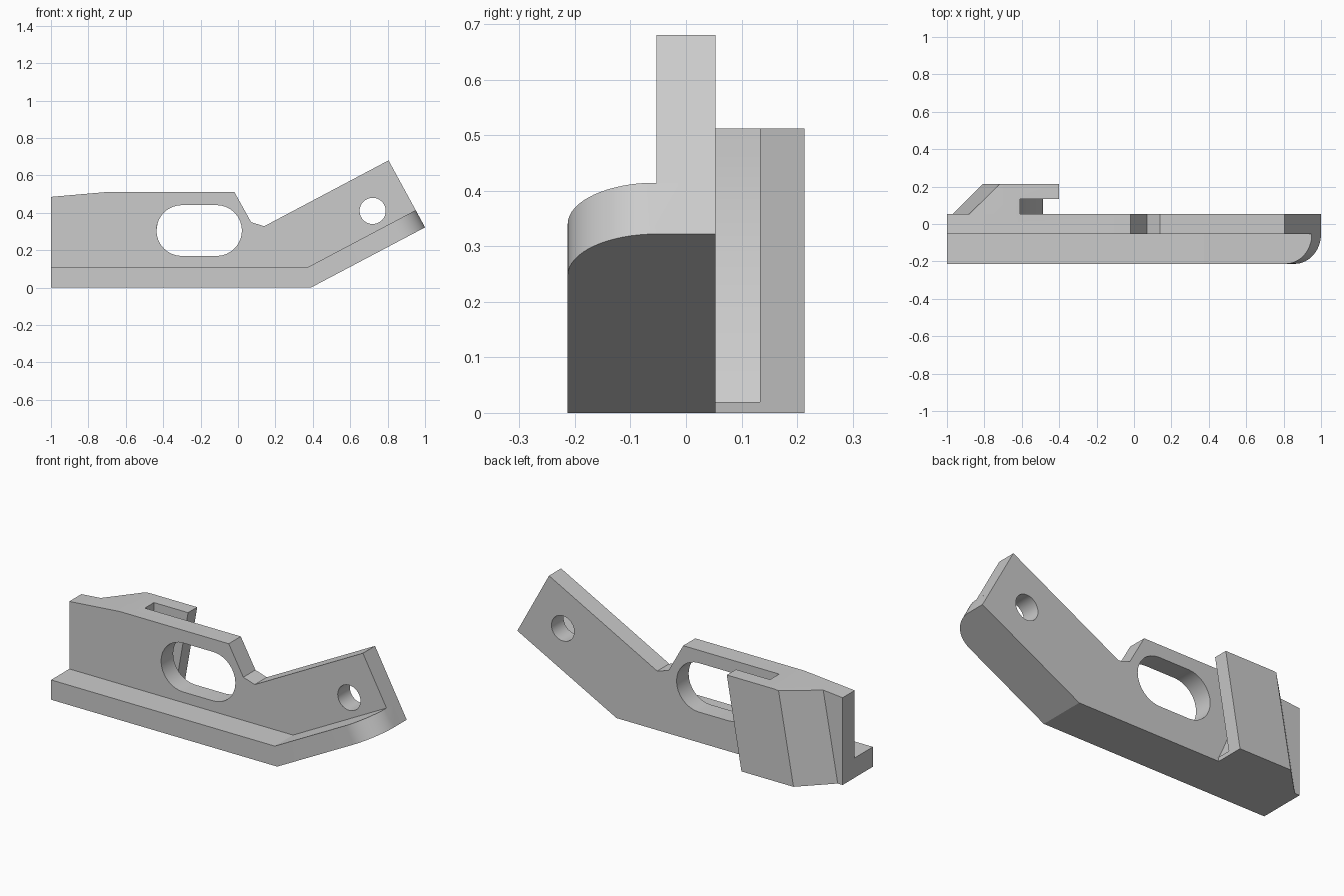
import bpy, bmesh
from math import cos, sin, pi, radians
from mathutils import Vector

cube = bpy.data.objects.get("Cube")
if cube:
    bpy.data.objects.remove(cube, do_unlink=True)

grey = bpy.data.materials.new("matte grey")
grey.use_nodes = True
grey.diffuse_color = (0.6, 0.6, 0.6, 1)
grey.node_tree.nodes["Principled BSDF"].inputs["Base Color"].default_value = (0.6, 0.6, 0.6, 1)

X, Y, Z = Vector((1, 0, 0)), Vector((0, 1, 0)), Vector((0, 0, 1))
PLATE = 0.053      # half thickness of the main plate
OUTER = 0.213      # half depth of the whole part


def prism(name, pts, lo, hi, a=X, b=Z, c=Y, origin=Vector()):
    """Outline in the plane (a, b), extruded along c from lo to hi."""
    bm = bmesh.new()
    face = bm.faces.new([bm.verts.new(origin + a * p + b * q + c * lo) for p, q in pts])
    new = bmesh.ops.extrude_face_region(bm, geom=[face])["geom"]
    bmesh.ops.translate(bm, vec=c * (hi - lo),
                        verts=[v for v in new if isinstance(v, bmesh.types.BMVert)])
    bmesh.ops.recalc_face_normals(bm, faces=bm.faces[:])
    mesh = bpy.data.meshes.new(name)
    bm.to_mesh(mesh)
    bm.free()
    mesh.materials.append(grey)
    obj = bpy.data.objects.new(name, mesh)
    bpy.context.collection.objects.link(obj)
    return obj


def combine(target, other, operation):
    """Apply a boolean and remove the helper."""
    mod = target.modifiers.new("boolean", 'BOOLEAN')
    mod.operation, mod.object, mod.solver = operation, other, 'EXACT'
    bpy.context.view_layer.objects.active = target
    bpy.ops.object.modifier_apply(modifier=mod.name)
    bpy.data.objects.remove(other, do_unlink=True)


def arc(cx, cy, r, start, end, n=16):
    return [(cx + r * cos(start + (end - start) * i / n),
             cy + r * sin(start + (end - start) * i / n)) for i in range(n + 1)]


# Main plate with its bent arm
outline = [(-1, 0), (0.39, 0), (1, 0.322), (0.805, 0.68), (0.14, 0.328),
           (0.07, 0.35), (-0.02, 0.512), (-0.69, 0.512), (-1, 0.485)]
bracket = prism("bracket", outline, -PLATE, PLATE)

# Oblong window and round bolt hole
window = arc(-0.115, 0.305, 0.136, -pi / 2, pi / 2) + arc(-0.3, 0.305, 0.136, pi / 2, 3 * pi / 2)
combine(bracket, prism("window_cutter", window, -0.1, 0.1), 'DIFFERENCE')
combine(bracket, prism("bolt_cutter", arc(0.72, 0.41, 0.07, 0, 2 * pi, 32)[:-1], -0.1, 0.1),
        'DIFFERENCE')

# Lower flange on the front, with a rounded corner at the arm tip
flange = prism("flange", [(-1, 0), (0.39, 0), (1, 0.322), (0.95, 0.414), (0.375, 0.11), (-1, 0.11)],
               -OUTER, 0)
slope = radians(27.9)
along, up = Vector((cos(slope), 0, sin(slope))), Vector((-sin(slope), 0, cos(slope)))
r = OUTER - PLATE
corner = arc(-r, -PLATE, r, 0, -pi / 2) + [(-r, -0.3), (0.1, -0.3), (0.1, -PLATE)]
combine(flange, prism("corner_cutter", corner, -0.2, 0.3, along, Y, up, Vector((1, 0, 0.322))),
        'DIFFERENCE')
combine(bracket, flange, 'UNION')

# Leaning hook on the back, its outer side chamfered
hook = prism("hook", [(-1.0, 0), (-0.49, 0), (-0.4, 0.512), (-0.69, 0.512), (-1.0, 0.485)],
             0.02, OUTER)
bm = bmesh.new()
bm.from_mesh(hook.data)
p = Vector((-0.97, PLATE, 0))
normal = Vector((1, 1, 0)).cross(Vector((0.09, 0, 0.5)))
if normal.x > 0:
    normal = -normal
cut = bmesh.ops.bisect_plane(bm, geom=bm.verts[:] + bm.edges[:] + bm.faces[:],
                             plane_co=p, plane_no=normal, clear_outer=True)
bmesh.ops.holes_fill(bm, edges=[e for e in bm.edges if e.is_boundary])
bmesh.ops.recalc_face_normals(bm, faces=bm.faces[:])
bm.to_mesh(hook.data)
bm.free()

# Slot behind the hook arm, with a curved inner wall
wall = [(-0.61 + 0.12 * (i / 10) ** 2, 0.512 - 0.492 * i / 10) for i in range(11)]
slot = [(-0.61, 0.6)] + wall + [(-0.3, 0.02), (-0.3, 0.6)]
combine(hook, prism("slot_cutter", slot, 0, 0.133), 'DIFFERENCE')
combine(bracket, hook, 'UNION')

# Smooth the curved walls, keep the corners crisp
bpy.ops.object.select_all(action='DESELECT')
bracket.select_set(True)
bpy.context.view_layer.objects.active = bracket
bpy.ops.object.shade_smooth_by_angle(angle=radians(20))
